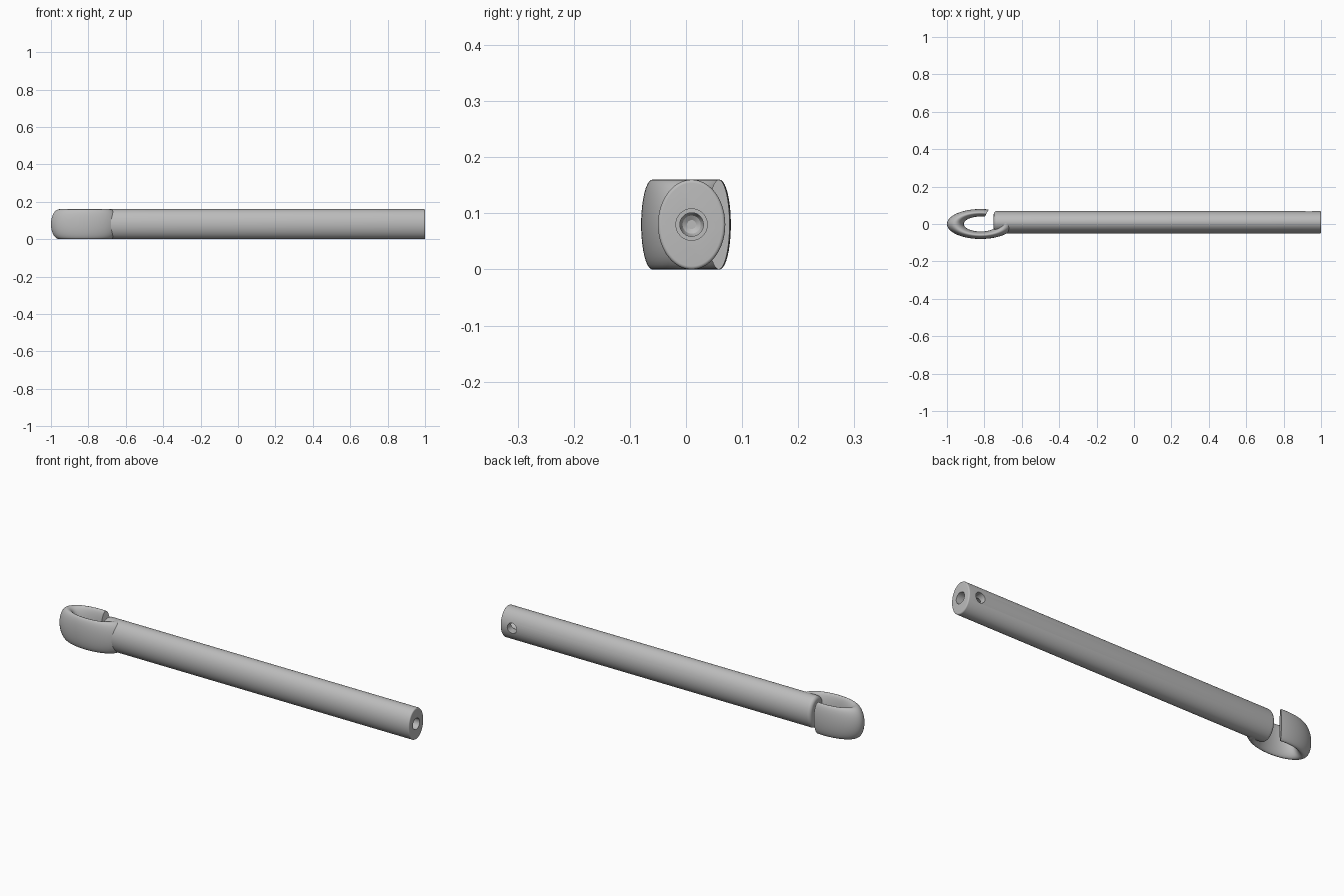
import bpy, bmesh, math
from mathutils import Matrix, Vector

cube = bpy.data.objects.get("Cube")
if cube:
    bpy.data.objects.remove(cube, do_unlink=True)

GREY = (0.5, 0.5, 0.5, 1.0)
mat = bpy.data.materials.new("plain grey")
mat.use_nodes = True
mat.diffuse_color = GREY
mat.node_tree.nodes["Principled BSDF"].inputs["Base Color"].default_value = GREY

ROD_Y, ROD_Z = 0.01, 0.08      # rod axis
ROD_RY, ROD_RZ = 0.06, 0.08    # rod half widths


def skin(name, rings):
    """Skin a list of point rings into a closed, capped solid."""
    bm = bmesh.new()
    loops = [[bm.verts.new(p) for p in ring] for ring in rings]
    n = len(loops[0])
    for a, b in zip(loops, loops[1:]):
        for i in range(n):
            j = (i + 1) % n
            bm.faces.new((a[i], a[j], b[j], b[i]))
    bm.faces.new(loops[0][::-1])
    bm.faces.new(loops[-1])
    bmesh.ops.recalc_face_normals(bm, faces=bm.faces)
    mesh = bpy.data.meshes.new(name)
    bm.to_mesh(mesh)
    bm.free()
    mesh.materials.append(mat)
    obj = bpy.data.objects.new(name, mesh)
    bpy.context.collection.objects.link(obj)
    return obj


def lathe(name, profile, ry, rz, segments):
    """Rings along x, each an ellipse inset from the full size."""
    turns = [2 * math.pi * i / segments for i in range(segments)]
    return skin(name, [[Vector((x, ROD_Y + (ry - inset) * math.cos(t),
                                ROD_Z + (rz - inset) * math.sin(t)))
                        for t in turns] for x, inset in profile])


def rounded_end(x, direction, radius, steps=6):
    """Quarter-round profile from the end face onto the side."""
    quarter = [math.pi / 2 * i / steps for i in range(steps + 1)]
    return [(x + direction * radius * (1 - math.sin(t)),
             radius * (1 - math.cos(t))) for t in reversed(quarter)]


def smooth(obj, angle):
    bpy.ops.object.select_all(action='DESELECT')
    obj.select_set(True)
    bpy.context.view_layer.objects.active = obj
    bpy.ops.object.shade_smooth_by_angle(angle=math.radians(angle))


# Rod with softened ends
left_end = rounded_end(-0.75, 1, 0.018)
right_end = rounded_end(1.0, -1, 0.006)
rod = lathe("rod", left_end + right_end[::-1], ROD_RY, ROD_RZ, 96)

# Stepped bore in the end, and a cross hole from the back
bore = lathe("bore_cutter", [(1.05, 0), (0.88, 0), (0.88, 0.007), (0.86, 0.007),
                             (0.85, 0.012), (0.845, 0.02)], 0.028, 0.028, 48)
cross = lathe("cross_hole_cutter", [(0, 0), (0.12, 0)], 0.026, 0.026, 48)
cross.data.transform(Matrix.Translation((0.935, ROD_Y, ROD_Z))
                     @ Matrix.Rotation(math.pi / 2, 4, 'Z')
                     @ Matrix.Translation((0, -ROD_Y, -ROD_Z)))
for cutter in (bore, cross):
    cutter.hide_render = True
    mod = rod.modifiers.new("hole", 'BOOLEAN')
    mod.operation = 'DIFFERENCE'
    mod.solver = 'EXACT'
    mod.object = cutter
bpy.context.view_layer.update()
graph = bpy.context.evaluated_depsgraph_get()
cut_mesh = bpy.data.meshes.new_from_object(rod.evaluated_get(graph))
rod.modifiers.clear()
rod.data = cut_mesh
for cutter in (bore, cross):
    bpy.data.objects.remove(cutter, do_unlink=True)
smooth(rod, 30)

# Open hook: a wide oval band swept round a flattened loop
sections = []
START, END, STEPS = 76, 365, 72
for k in range(STEPS + 1):
    a = math.radians(START + (END - START) * k / STEPS)
    ring = []
    for i in range(40):
        t = 2 * math.pi * i / 40
        reach = 0.75 + 0.25 * math.cos(t)
        ring.append(Vector((-0.82 + 0.18 * reach * math.cos(a),
                            0.08 * reach * math.sin(a),
                            ROD_Z + 0.08 * math.sin(t))))
    sections.append(ring)
hook = skin("hook", sections)
smooth(hook, 40)
